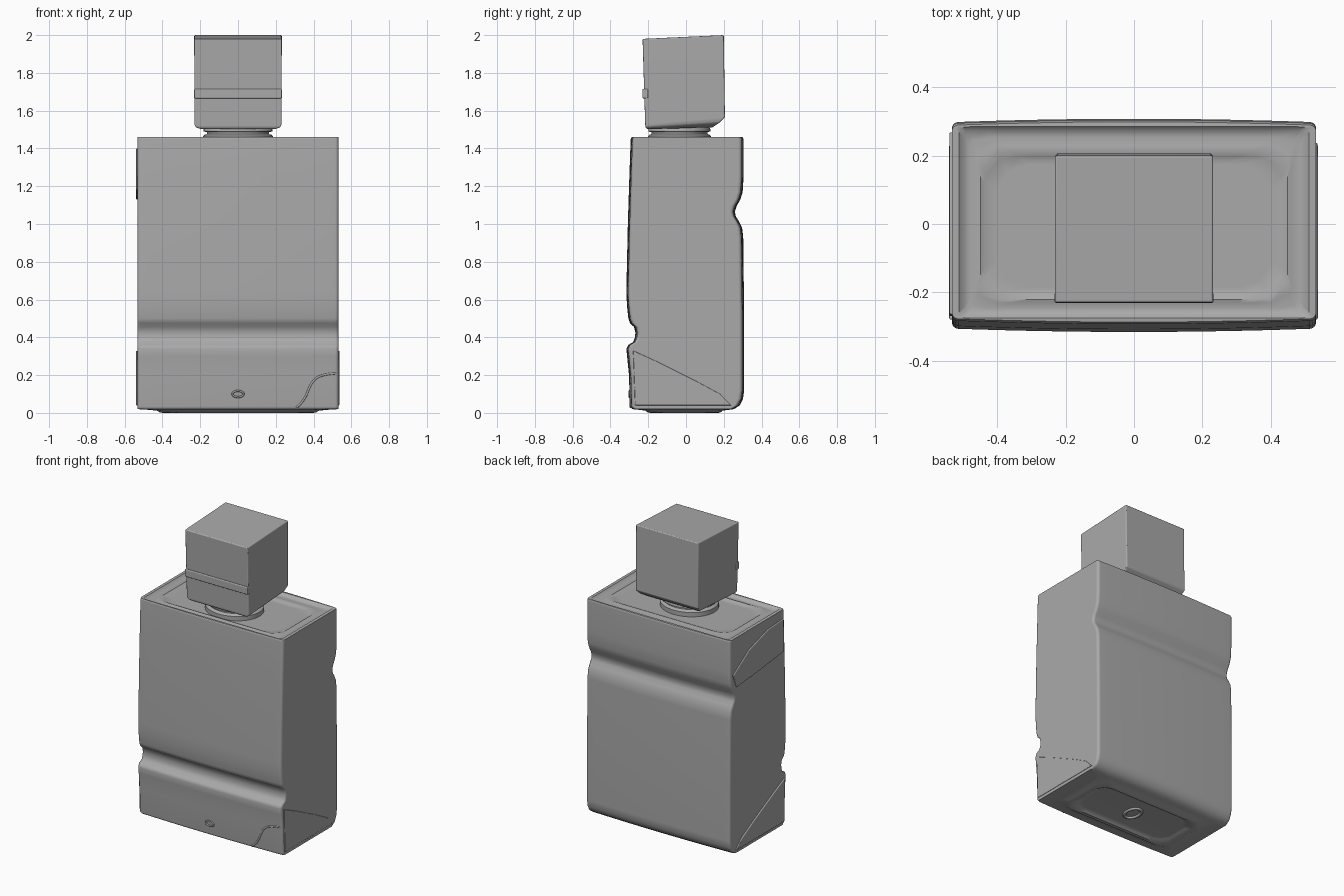
import bpy, bmesh, math
from math import sin, cos, pi, radians

cube = bpy.data.objects.get("Cube")
if cube:
    bpy.data.objects.remove(cube)

grey = bpy.data.materials.new("plain_grey")
grey.use_nodes = True
GREY = (0.4, 0.4, 0.4, 1)
grey.diffuse_color = GREY
bsdf = grey.node_tree.nodes["Principled BSDF"]
bsdf.inputs["Base Color"].default_value = GREY
bsdf.inputs["Roughness"].default_value = 0.6


def finish(name, bm, bevel=0, segments=3, angle=40):
    """Turn a bmesh into a shaded, optionally bevelled object."""
    bmesh.ops.recalc_face_normals(bm, faces=bm.faces)
    mesh = bpy.data.meshes.new(name)
    bm.to_mesh(mesh)
    bm.free()
    ob = bpy.data.objects.new(name, mesh)
    bpy.context.collection.objects.link(ob)
    mesh.materials.append(grey)
    bpy.ops.object.select_all(action='DESELECT')
    ob.select_set(True)
    bpy.context.view_layer.objects.active = ob
    bpy.ops.object.shade_smooth_by_angle(angle=radians(angle))
    if bevel:
        mod = ob.modifiers.new("soft_edges", 'BEVEL')
        mod.width, mod.segments = bevel, segments
        mod.limit_method, mod.angle_limit = 'ANGLE', radians(35)
    mod = ob.modifiers.new("even_shading", 'WEIGHTED_NORMAL')
    mod.keep_sharp = True
    return ob


def bridge(bm, a, b, closed=True):
    n = len(a)
    for i in range(n if closed else n - 1):
        j = (i + 1) % n
        bm.faces.new((a[i], a[j], b[j], b[i]))


# Bottle body: side profile swept across the width, slightly bowed
front = [(-0.285, 0.02), (-0.297, 0.035), (-0.302, 0.2), (-0.312, 0.3),
         (-0.316, 0.34), (-0.306, 0.36), (-0.28, 0.375), (-0.27, 0.4),
         (-0.268, 0.425), (-0.275, 0.455), (-0.297, 0.475), (-0.305, 0.5),
         (-0.312, 0.56), (-0.316, 0.64), (-0.308, 1.0), (-0.3, 1.25),
         (-0.293, 1.45), (-0.287, 1.46)]
back = [(0.255, 0.02), (0.285, 0.04), (0.302, 0.075), (0.308, 0.12),
        (0.308, 0.5), (0.303, 0.93), (0.297, 0.98), (0.28, 1.015),
        (0.264, 1.04), (0.259, 1.065), (0.268, 1.095), (0.288, 1.13),
        (0.3, 1.17), (0.305, 1.25), (0.305, 1.45), (0.299, 1.46)]
HALF, ROUND, BOW = 0.533, 0.018, 0.01
columns = [(i * 0.0515, 0) for i in range(11)]
for k in range(1, 5):
    a = k * pi / 8
    columns.append((HALF - ROUND * (1 - sin(a)), ROUND * (1 - cos(a))))
columns = [(-x, s) for x, s in reversed(columns[1:])] + columns


def sweep(bm, chain, side):
    rows = []
    for x, inset in columns:
        shift = inset + BOW * (x / HALF) ** 2
        rows.append([bm.verts.new((x, y - side * shift, z)) for y, z in chain])
    for a, b in zip(rows, rows[1:]):
        bridge(bm, a, b, closed=False)
    return rows


def terrace(bm, loop, steps):
    """Continue an end face inward through rounded rectangles."""
    n = len(columns)
    for hx, hy, r, yc, z in steps:
        ring = []
        for i in range(len(loop)):
            side = -1 if i < n else 1
            x = columns[i if i < n else 2 * n - 1 - i][0] / HALF * hx
            y, ax = hy, abs(x)
            if ax > hx - r:
                t = (ax - hx + r) / r * pi / 2
                ax, y = hx - r + r * sin(t), hy - r + r * cos(t)
            ring.append(bm.verts.new((math.copysign(ax, x), yc + side * y, z)))
        bridge(bm, loop, ring)
        loop = ring
    bm.faces.new(loop)


bm = bmesh.new()
front_rows, back_rows = sweep(bm, front, -1), sweep(bm, back, 1)
for end in (0, -1):
    bm.faces.new(front_rows[end] + back_rows[end][::-1])
top_loop = [r[-1] for r in front_rows] + [r[-1] for r in reversed(back_rows)]
base_loop = [r[0] for r in front_rows] + [r[0] for r in reversed(back_rows)]
# Rim, channel and shallow dish on the shoulder
terrace(bm, top_loop, [(0.512, 0.28, 0.02, 0.005, 1.461),
                       (0.497, 0.268, 0.02, 0.005, 1.447),
                       (0.48, 0.25, 0.03, 0.003, 1.443),
                       (0.462, 0.23, 0.05, 0, 1.447),
                       (0.45, 0.216, 0.07, -0.005, 1.45),
                       (0.437, 0.203, 0.08, -0.005, 1.443),
                       (0.4, 0.18, 0.09, -0.005, 1.436)])
# Foot ring and recessed underside
terrace(bm, base_loop, [(0.47, 0.235, 0.04, -0.01, 0.016),
                        (0.43, 0.205, 0.06, -0.01, 0.012),
                        (0.41, 0.19, 0.08, -0.01, 0.001),
                        (0.38, 0.165, 0.08, -0.01, 0.0),
                        (0.36, 0.15, 0.08, -0.01, 0.012),
                        (0.33, 0.13, 0.08, -0.01, 0.018)])
finish("bottle_body", bm)


def side_panel(name, side, outline, thick=0.007):
    """Thin raised panel on a side wall, outlined in y and z."""
    bm = bmesh.new()
    x = side * (HALF - 0.004)
    face = bm.faces.new([bm.verts.new((x, y, z)) for y, z in outline])
    new = bmesh.ops.extrude_face_region(bm, geom=[face])["geom"]
    verts = [v for v in new if isinstance(v, bmesh.types.BMVert)]
    bmesh.ops.translate(bm, vec=(side * (thick + 0.004), 0, 0), verts=verts)
    finish(name, bm, 0.005)


lower = [(-0.27, 0.04), (-0.28, 0.33), (-0.15, 0.27), (0.05, 0.17),
         (0.18, 0.1), (0.24, 0.04)]
upper = [(-0.265, 1.4), (-0.27, 1.18), (0, 1.15), (0.23, 1.13),
         (0.27, 1.22), (0.1, 1.33), (-0.1, 1.39)]
side_panel("left_lower_side_panel", 1, lower, 0.005)
side_panel("right_lower_side_panel", -1, lower, 0.008)
side_panel("right_upper_side_panel", -1, upper, 0.007)


def ridge(name, points, radius, closed=False):
    """Fine raised bead along a smooth path."""
    data = bpy.data.curves.new(name, 'CURVE')
    data.dimensions, data.bevel_depth, data.bevel_resolution = '3D', radius, 2
    data.use_fill_caps = True
    spline = data.splines.new('NURBS')
    spline.points.add(len(points) - 1)
    for p, co in zip(spline.points, points):
        p.co = (*co, 1)
    spline.use_endpoint_u, spline.use_cyclic_u = not closed, closed
    spline.order_u = 3
    data.materials.append(grey)
    ob = bpy.data.objects.new(name, data)
    bpy.context.collection.objects.link(ob)


ridge("front_corner_bead", [(0.31, -0.292, 0.03), (0.35, -0.292, 0.06),
                            (0.39, -0.293, 0.17), (0.45, -0.294, 0.205),
                            (0.52, -0.29, 0.21)], 0.006)


def oval(rx, ry, n=12):
    return [(rx * cos(i * 2 * pi / n), ry * sin(i * 2 * pi / n)) for i in range(n)]


ridge("base_oval_bead", [(x, y - 0.01, 0.016) for x, y in oval(0.045, 0.065)], 0.01, True)
ridge("front_small_ring", [(x, -0.299, z + 0.1) for x, z in oval(0.03, 0.017)], 0.005, True)

# Neck: stacked collar rings
bm = bmesh.new()
rings = [(0.185, 1.43), (0.185, 1.465), (0.178, 1.472), (0.165, 1.476),
         (0.165, 1.486), (0.182, 1.49), (0.182, 1.502), (0.165, 1.53)]
loops = [[bm.verts.new((r * cos(i * pi / 24), -0.035 + 0.9 * r * sin(i * pi / 24), z))
          for i in range(48)] for r, z in rings]
for a, b in zip(loops, loops[1:]):
    bridge(bm, a, b)
bm.faces.new(loops[0])
bm.faces.new(loops[-1])
finish("neck_collar", bm)

# Cap: leaning block with a chamfered lower edge and a tilted top
bm = bmesh.new()
levels = [(0.195, -0.205, 0.14, 1.502, 1.512), (0.222, -0.214, 0.175, 1.51, 1.535),
          (0.23, -0.216, 0.206, 1.525, 1.565), (0.232, -0.23, 0.2, 1.98, 2.0)]
loops = [[bm.verts.new(co) for co in ((-hx, y0, z0), (hx, y0, z0), (hx, y1, z1), (-hx, y1, z1))]
         for hx, y0, y1, z0, z1 in levels]
for a, b in zip(loops, loops[1:]):
    bridge(bm, a, b)
bm.faces.new(loops[0])
bm.faces.new(loops[-1])
finish("cap", bm, 0.01)

# Raised band across the front of the cap
bm = bmesh.new()
bmesh.ops.create_cube(bm, size=1)
bmesh.ops.scale(bm, vec=(0.466, 0.03, 0.05), verts=bm.verts)
bmesh.ops.translate(bm, vec=(0, -0.216, 1.69), verts=bm.verts)
finish("cap_front_band", bm, 0.005)
